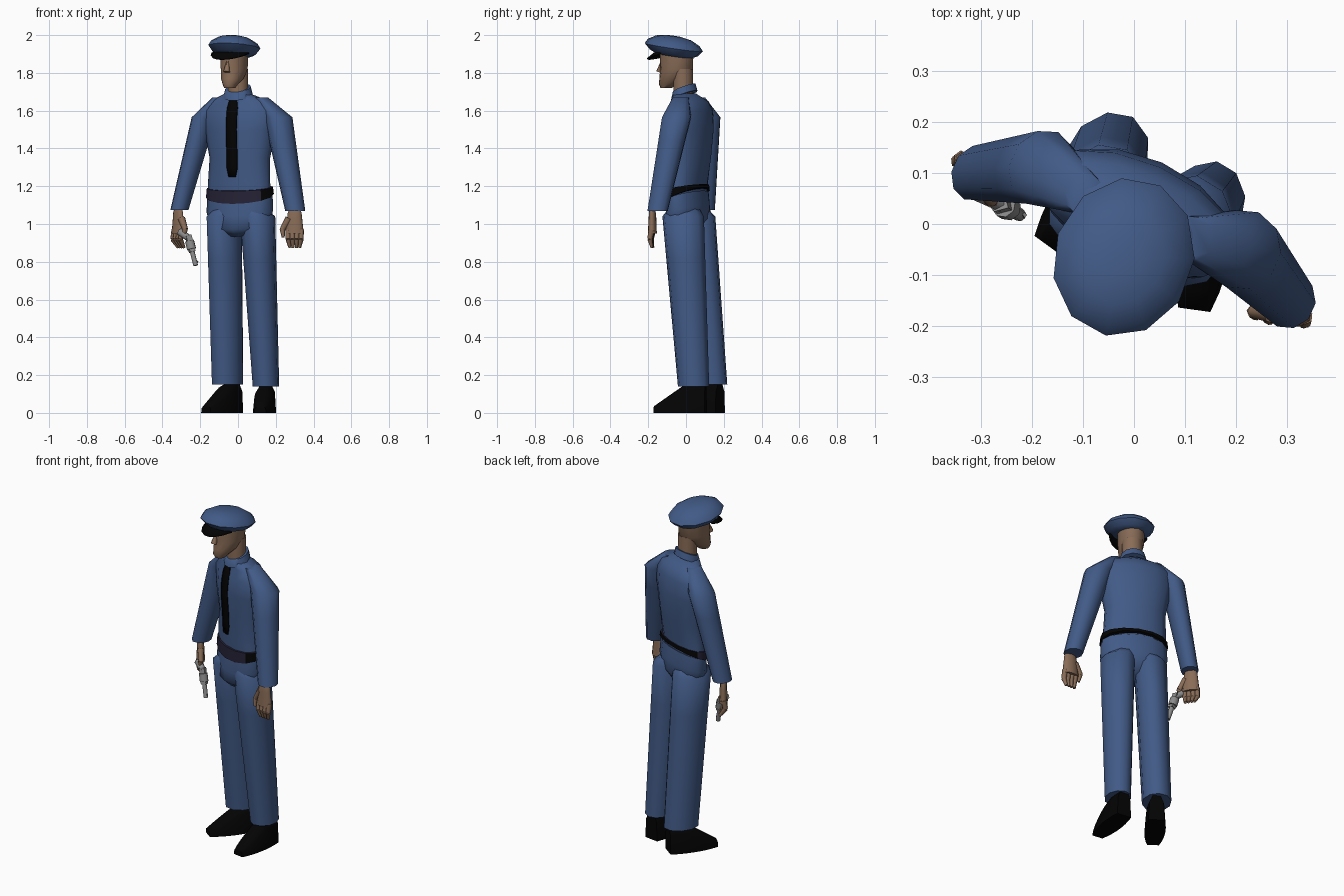
import bpy, bmesh, math
from mathutils import Vector, Matrix
from mathutils.bvhtree import BVHTree

if "Cube" in bpy.data.objects:
    bpy.data.objects.remove(bpy.data.objects["Cube"], do_unlink=True)


def material(name, *rgb):
    m = bpy.data.materials.new(name)
    m.use_nodes = True
    m.diffuse_color = (*rgb, 1)
    m.node_tree.nodes["Principled BSDF"].inputs["Base Color"].default_value = (*rgb, 1)
    return m


BLUE = material("uniform blue", 0.054, 0.103, 0.24)
BLACK = material("black leather", 0.001, 0.001, 0.001)
PURPLE = material("dark purple", 0.018, 0.015, 0.035)
SKIN = material("skin", 0.25, 0.15, 0.095)
STEEL = material("steel grey", 0.26, 0.26, 0.26)

# The whole figure is turned towards its right
BODY_YAW = -24
UP = Vector((0, 0, 1))
NECK_BASE = Vector((0, 0, 1.8))
HIP_BASE = Vector((0, 0, 1.2))


def turn(yaw, x, y, z=0):
    return Matrix.Rotation(math.radians(yaw), 3, 'Z') @ Vector((x, y, z))


def finish(name, bm, mat, angle=60):
    bmesh.ops.recalc_face_normals(bm, faces=bm.faces)
    mesh = bpy.data.meshes.new(name)
    bm.to_mesh(mesh)
    bm.free()
    mesh.materials.append(mat)
    mesh.shade_smooth()
    mesh.set_sharp_from_angle(angle=math.radians(angle))
    ob = bpy.data.objects.new(name, mesh)
    bpy.context.collection.objects.link(ob)
    return ob


def skin_loops(name, loops, mat):
    """Closed tube through equal loops of points."""
    bm = bmesh.new()
    rows = [[bm.verts.new(p) for p in loop] for loop in loops]
    for a, b in zip(rows, rows[1:]):
        for i in range(len(a)):
            bm.faces.new((a[i - 1], a[i], b[i], b[i - 1]))
    bm.faces.new(rows[0])
    bm.faces.new(rows[-1])
    return finish(name, bm, mat)


def skin_strip(name, pairs, mat, thickness):
    """Thin open plate through pairs of points."""
    bm = bmesh.new()
    rows = [[bm.verts.new(p) for p in pair] for pair in pairs]
    for (a, b), (c, d) in zip(rows, rows[1:]):
        bm.faces.new((a, b, d, c))
    ob = finish(name, bm, mat)
    ob.modifiers.new("thickness", 'SOLIDIFY').thickness = thickness


def ring(centre, yaw, rx, ry, sides, tilt=0):
    angles = [math.tau * (i + 0.5) / sides for i in range(sides)]
    return [centre + turn(yaw, rx * math.cos(a), ry * math.sin(a), tilt * ry * math.sin(a)) for a in angles]


def loft(name, x, y, rings, mat, yaw=BODY_YAW, sides=12, tilt=0):
    """Upright part; each ring is height, half width, half depth and an optional forward shift."""
    loops = []
    for z, rx, ry, *forward in rings:
        centre = Vector((x, y, z)) + turn(yaw, 0, -sum(forward))
        loops.append(ring(centre, yaw, rx, ry, sides, tilt))
    return skin_loops(name, loops, mat)


def limb(name, start, end, wide, narrow, depth, mat, yaw, root):
    """Tapered limb whose first rings are drawn in towards the root as a dome."""
    loops = []
    for i in range(5):
        t = i / 4
        r = wide + (narrow - wide) * t
        loops.append(ring(Vector(start).lerp(Vector(end), t), yaw, r, r * depth, 10))
    dome = [[p.lerp(root, pull) for p in loops[0]] for pull in (0.45, 0.2)]
    skin_loops(name, dome + loops, mat)


def rod(name, p, q, r1, r2, mat, sides=6):
    """Tapered bar between two points."""
    d = q - p
    bm = bmesh.new()
    place = Matrix.Translation((p + q) / 2) @ d.to_track_quat('Z', 'Y').to_matrix().to_4x4()
    bmesh.ops.create_cone(bm, cap_ends=True, segments=sides, radius1=r1, radius2=r2,
                          depth=d.length, matrix=place)
    finish(name, bm, mat)


# Shirt and trouser seat
shirt = loft("shirt", 0.01, 0.02, [
    (1.13, 0.18, 0.08, 0.01), (1.22, 0.176, 0.087, 0.01), (1.35, 0.17, 0.1), (1.5, 0.2, 0.11), (1.6, 0.21, 0.1),
    (1.65, 0.17, 0.08), (1.69, 0.07, 0.06, 0.03)], BLUE, sides=14)
loft("trouser_seat", 0.01, 0.01, [
    (0.95, 0.06, 0.06), (1, 0.17, 0.1), (1.07, 0.188, 0.1), (1.15, 0.185, 0.09)], BLUE, sides=14, tilt=0.3)

# Belt: narrow at the back, with a purple front
waist = Vector((0.01, 0.01, 0))
belt = skin_loops("belt", [ring(waist + UP * 1.15, BODY_YAW, 0.192, 0.097, 14, 0.45),
                           ring(waist + UP * 1.193, BODY_YAW, 0.187, 0.093, 14, 0.2)], BLACK)
belt.data.materials.append(PURPLE)
belt_front = turn(BODY_YAW, -0.25, -1)
for face in belt.data.polygons:
    if face.normal.dot(belt_front) > 0.15 and face.center.x < 0.12:
        face.material_index = 1

# Collar, and a tie laid on the front of the shirt
loft("collar", 0, -0.01, [(1.68, 0.08, 0.07), (1.72, 0.07, 0.06)], BLUE, tilt=0.4)
chest = BVHTree.FromPolygons([v.co for v in shirt.data.vertices], [f.vertices for f in shirt.data.polygons])
tie = []
for i in range(10):
    t = i / 9
    half = 0.02 if i in (0, 9) else 0.03
    row = []
    for side in (-half, half):
        hit = chest.ray_cast(turn(BODY_YAW, side, -1, 1.66 - 0.41 * t), turn(BODY_YAW, 0, 1))[0]
        row.append(hit + turn(BODY_YAW, 0, -0.008))
    tie.append(row)
skin_strip("tie", tie, BLACK, 0.008)

# Legs and sleeves
limb("left_trouser_leg", (0.104, -0.015, 1.04), (0.148, 0.04, 0.14), 0.093, 0.07, 1.2, BLUE, -10, HIP_BASE)
limb("right_trouser_leg", (-0.073, 0.05, 1.04), (-0.055, 0.125, 0.15), 0.09, 0.08, 1.25, BLUE, -32, HIP_BASE)
limb("left_sleeve", (0.212, -0.05, 1.565), (0.303, -0.15, 1.07), 0.076, 0.053, 1.05, BLUE, BODY_YAW, NECK_BASE)
limb("right_sleeve", (-0.18, 0.11, 1.565), (-0.31, 0.1, 1.075), 0.064, 0.047, 1.2, BLUE, BODY_YAW, NECK_BASE)


# Shoes: arched sections from heel to toe
def shoe(name, x, y, yaw):
    loops = []
    for i in range(8):
        t = i / 7
        half = 0.057 * math.sqrt(math.sin(math.pi * (0.2 + 0.7 * t)))
        top = 0.16 - 0.19 * max(0, t - 0.35)
        arch = [math.pi * k / 6 for k in range(7)]
        loops.append([Vector((x, y, 0)) + turn(yaw, half * math.cos(a), 0.075 - 0.275 * t,
                                               top * math.sqrt(abs(math.sin(a)))) for a in arch])
    skin_loops(name, loops, BLACK)


shoe("left_shoe", 0.146, 0.03, -8)
shoe("right_shoe", -0.052, 0.12, -36)


# Hands: flat palm, four fingers and a thumb
def hand(side, x, y, yaw, thumb, curl):
    def at(across, out, z):
        return Vector((x, y, z)) + turn(yaw, across * thumb, out)

    wrist = at(0, 0, 1.06)
    limb(side + "_palm", wrist, at(0, 0, 0.95), 0.038, 0.05, 0.48, SKIN, yaw, wrist + UP / 10)
    for i in range(4):
        across = 0.034 - i * 0.023
        middle = at(across, -0.01, 0.92)
        tip = at(across * 0.75, curl, 0.875)
        rod(f"{side}_finger_{i + 1}", at(across, 0, 0.97), middle, 0.016, 0.014, SKIN)
        rod(f"{side}_fingertip_{i + 1}", middle, tip, 0.014, 0.008, SKIN)
    rod(side + "_thumb", at(0.03, 0, 1.03), at(0.065, 0, 0.97), 0.02, 0.015, SKIN)
    rod(side + "_thumb_tip", at(0.065, 0, 0.975), at(0.06, -0.01, 0.93), 0.015, 0.008, SKIN)


hand("left", 0.3, -0.178, -6, -1, 0)
hand("right", -0.317, 0.1, -54, 1, 0.02)

# Revolver pointing down from the right hand
muzzle, breech = Vector((-0.224, 0.018, 0.78)), Vector((-0.26, 0.04, 0.925))
for part, a, b, r, sides in (("barrel", 0, 1, 0.013, 8), ("frame", -0.1, 0.5, 0.021, 4), ("drum", 0.1, 0.4, 0.025, 8)):
    rod("gun_" + part, breech.lerp(muzzle, a), breech.lerp(muzzle, b), r, r, STEEL, sides)
rod("gun_grip", breech, Vector((-0.31, 0.065, 0.96)), 0.018, 0.021, STEEL)
rod("gun_sight", muzzle, muzzle + Vector((0.01, 0, 0.025)), 0.005, 0.005, STEEL, 4)

# Neck, head and nose
head_x, head_y = -0.02, -0.05
loft("neck", 0, -0.015, [(1.66, 0.055, 0.052), (1.82, 0.055, 0.052)], SKIN)
loft("head", head_x, head_y, [
    (1.72, 0.03, 0.03, 0.06), (1.74, 0.04, 0.05, 0.05), (1.77, 0.06, 0.07, 0.025),
    (1.82, 0.07, 0.09), (1.92, 0.073, 0.093)], SKIN)


def on_head(side, out, z):
    return Vector((head_x, head_y, z)) + turn(BODY_YAW, side, -out)


rod("nose", on_head(0, 0.083, 1.87), on_head(0, 0.1, 1.805), 0.004, 0.018, SKIN)

# Cap with a raised front, and its drooping visor
loft("cap", -0.02, -0.065, [
    (1.89, 0.078, 0.098), (1.905, 0.115, 0.13), (1.935, 0.137, 0.158),
    (1.96, 0.122, 0.14), (1.985, 0.08, 0.095), (1.995, 0.035, 0.04)], BLUE, -20, 11, -0.15)
visor = []
for i in range(9):
    a = math.radians(18 * i - 72)
    s, c = math.sin(a), math.cos(a)
    visor.append((on_head(0.085 * s, 0.1 * c, 1.925), on_head(0.115 * s, 0.165 * c, 1.92 - 0.045 * c)))
skin_strip("cap_visor", visor, BLACK, 0.008)
